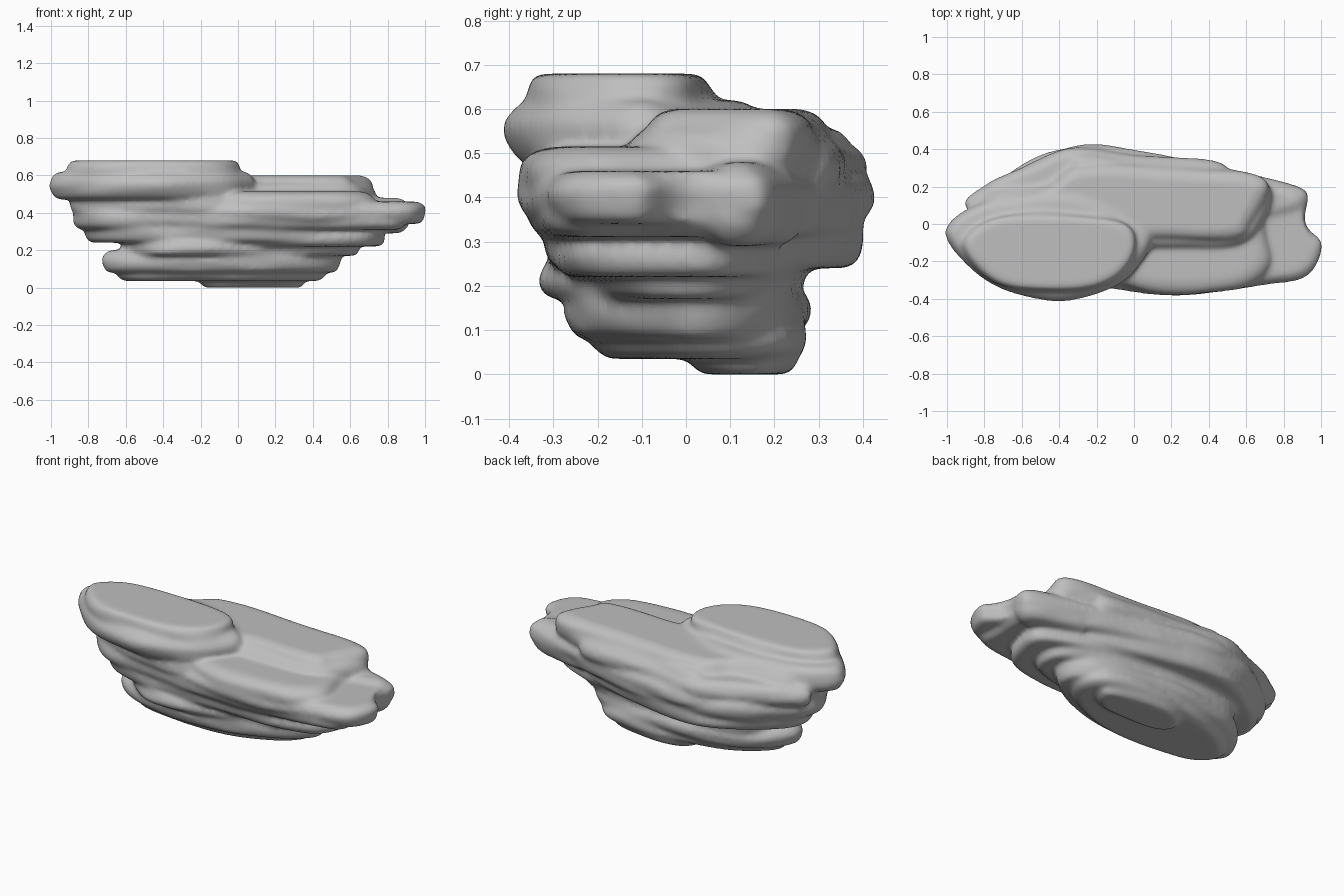
import bpy, bmesh, math
from mathutils import Vector, noise

if "Cube" in bpy.data.objects:
    bpy.data.objects.remove(bpy.data.objects["Cube"], do_unlink=True)

stone = bpy.data.materials.new("grey stone")
stone.use_nodes = True
stone.diffuse_color = (0.52, 0.52, 0.52, 1)
stone.node_tree.nodes["Principled BSDF"].inputs["Base Color"].default_value = (0.52, 0.52, 0.52, 1)


def smooth_outline(points, steps=8):
    """Closed rounded curve through a few plan points."""
    pts = [Vector(p) for p in points]
    n, out = len(pts), []
    for i in range(n):
        a, b, c, d = (pts[(i + k - 1) % n] for k in range(4))
        for s in range(steps):
            t = s / steps
            out.append(0.5 * (2 * b + (c - a) * t + (2 * a - 5 * b + 4 * c - d) * t * t
                              + (3 * b - a - 3 * c + d) * t ** 3))
    return out


def add_slab(bm, low, high, edge, points, rings=10):
    """One stratum: flat top and bottom, rounded uneven rim."""
    outline = smooth_outline(points)
    n = len(outline)
    inward = []
    for i in range(n):
        d = (outline[(i + 1) % n] - outline[i - 1]).normalized()
        inward.append(Vector((-d.y, d.x)))
    layers = []
    for r in range(rings + 1):
        angle = math.pi * (r / rings - 0.5)
        z = (low + high) / 2 + (high - low) / 2 * math.sin(angle)
        inset = 0.012 + edge * (1 - math.cos(angle))
        ring = []
        for p, q in zip(outline, inward):
            wobble = 0.012 * noise.noise(Vector((p.x * 4, p.y * 4, z * 22)))
            v = p + q * (inset + wobble)
            ring.append(bm.verts.new((v.x, v.y, z)))
        layers.append(ring)
    for a, b in zip(layers, layers[1:]):
        for i in range(n):
            j = (i + 1) % n
            bm.faces.new((a[i], a[j], b[j], b[i]))
    bm.faces.new(layers[0][::-1])
    bm.faces.new(layers[-1])


bm = bmesh.new()

# foot and lower strata (outlines run anticlockwise)
add_slab(bm, 0, .12, .03, [(-.22, .1), (-.1, .01), (.2, 0), (.34, .08), (.35, .2), (.1, .27), (-.14, .24)])
add_slab(bm, .035, .13, .05, [(-.66, 0), (-.5, -.18), (0, -.22), (.35, -.1), (.48, .08), (.36, .25), (0, .28), (-.45, .19)])
add_slab(bm, .08, .2, .05, [(-.74, -.02), (-.6, -.2), (-.2, -.29), (.25, -.22), (.55, -.02), (.46, .2), (0, .29), (-.5, .23)])
add_slab(bm, .17, .26, .03, [(-.64, -.08), (-.45, -.3), (-.2, -.34), (.2, -.24), (.6, -.12), (.62, .12), (.2, .26), (-.5, .24)])
add_slab(bm, .22, .31, .03, [(-.6, 0), (-.4, -.22), (.2, -.3), (.65, -.26), (.78, -.05), (.74, .14), (.3, .27), (-.4, .28)])

# middle strata, spreading to the back
add_slab(bm, .24, .37, .04, [(-.83, 0), (-.68, -.24), (-.3, -.33), (.3, -.32), (.66, -.2), (.7, .1), (.3, .31), (-.3, .41), (-.7, .22)])
add_slab(bm, .31, .44, .05, [(-.9, -.02), (-.72, -.27), (-.25, -.35), (.3, -.37), (.84, -.3), (.9, -.1), (.86, .14), (.4, .33), (-.34, .42), (-.74, .23)])

# broad right shelf with two prongs
add_slab(bm, .34, .46, .06, [(-.8, .1), (-.4, -.28), (.2, -.39), (.7, -.34), (.94, -.28), (1.02, -.11), (.93, .01),
                             (.93, .19), (.66, .27), (.3, .35), (-.33, .43)])
add_slab(bm, .29, .48, .07, [(.5, -.02), (.8, .01), (.92, .06), (.92, .17), (.78, .24), (.5, .27)])
add_slab(bm, .38, .515, .08, [(-.3, -.2), (0, -.36), (.3, -.39), (.6, -.35), (.74, -.22), (.72, 0), (.75, .14), (.6, .27), (0, .37), (-.3, .38)])

# raised block at the back, with sloping shoulders
add_slab(bm, .44, .6, .07, [(-.8, .05), (-.3, -.12), (.1, -.1), (.54, -.1), (.65, .0), (.74, .2), (.6, .29), (.2, .32), (-.3, .33), (-.48, .22), (-.76, .18)])
add_slab(bm, .44, .555, .05, [(-.3, -.1), (.1, -.14), (.55, -.13), (.7, 0), (.74, .2), (.5, .31), (0, .35), (-.34, .36)])
add_slab(bm, .4, .53, .07, [(-.9, .07), (-.4, -.2), (.4, 0), (.5, .32), (0, .38), (-.34, .42), (-.6, .32), (-.8, .22)])

# left overhang and cap
add_slab(bm, .38, .5, .05, [(-.91, -.03), (-.75, -.25), (-.35, -.36), (-.05, -.33), (.05, -.1), (-.2, .2), (-.7, .2)])
add_slab(bm, .47, .62, .06, [(-1.02, -.03), (-.9, -.23), (-.7, -.36), (-.4, -.42), (-.1, -.35), (.04, -.22), (.09, -.05), (-.2, .14), (-.42, .18), (-.82, .13)])
add_slab(bm, .54, .68, .035, [(-.92, -.08), (-.85, -.25), (-.65, -.36), (-.3, -.37), (-.08, -.3), (.02, -.15), (-.02, .0), (-.25, .06), (-.7, .06)])

mesh = bpy.data.meshes.new("layered_rock")
bm.to_mesh(mesh)
bm.free()
rock = bpy.data.objects.new("layered_rock", mesh)
bpy.context.collection.objects.link(rock)
mesh.materials.append(stone)

# fuse the strata into one weathered skin
fuse = rock.modifiers.new("fuse", "REMESH")
fuse.mode = "VOXEL"
fuse.voxel_size = 0.012
fuse.use_smooth_shade = True
wear = rock.modifiers.new("wear", "SMOOTH")
wear.factor = 0.5
wear.iterations = 14
